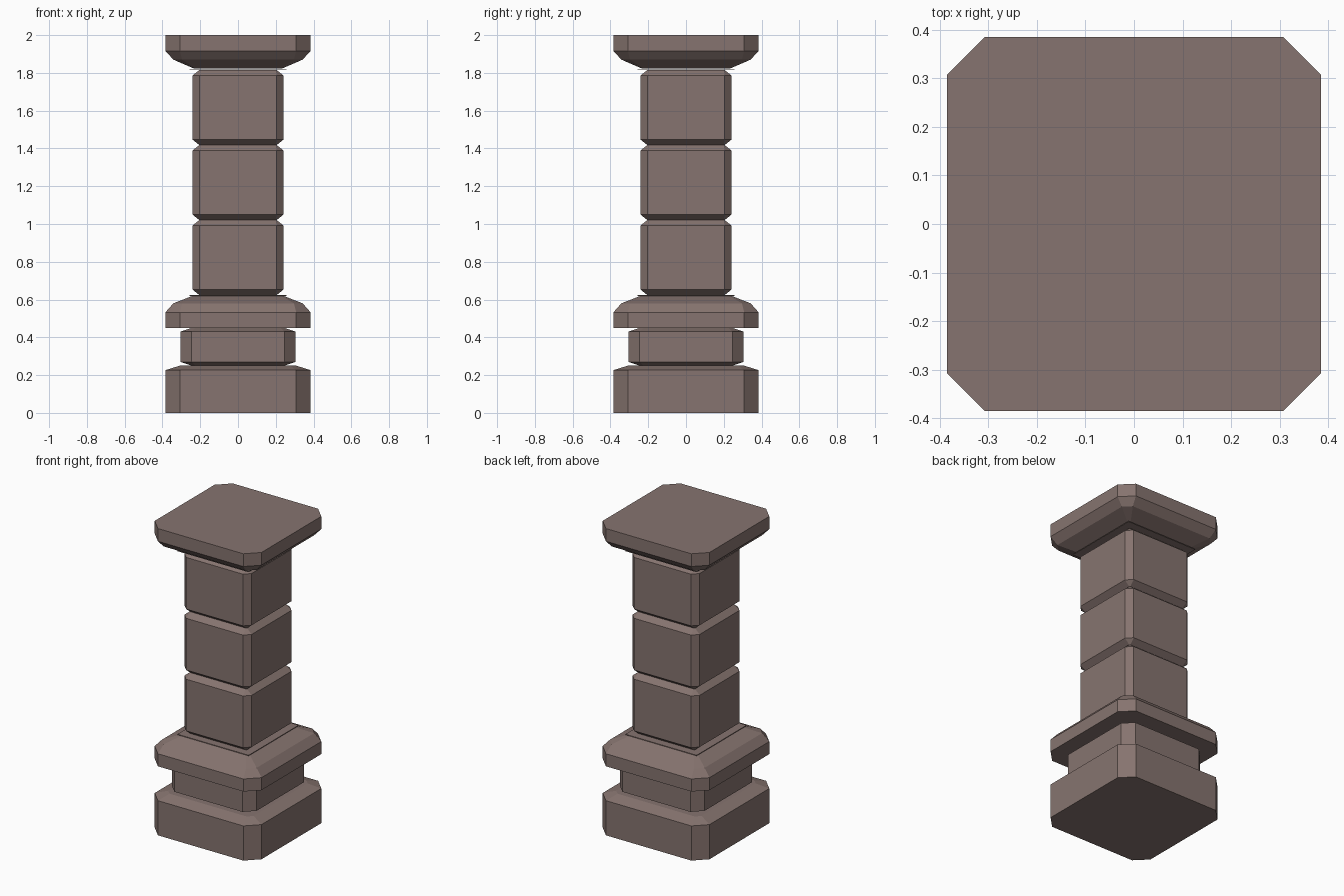
import bpy, bmesh

if "Cube" in bpy.data.objects:
    bpy.data.objects.remove(bpy.data.objects["Cube"])

stone = bpy.data.materials.new("brown_stone")
stone.diffuse_color = (0.24, 0.175, 0.16, 1)
stone.use_nodes = True
stone.node_tree.nodes["Principled BSDF"].inputs["Base Color"].default_value = stone.diffuse_color


def loft(name, rings):
    """Stack chamfered squares; each ring is (z, half width, corner chamfer)."""
    bm = bmesh.new()
    loops = []
    for z, h, c in rings:
        i = h - c
        pts = [(i, -h), (h, -i), (h, i), (i, h), (-i, h), (-h, i), (-h, -i), (-i, -h)]
        loops.append([bm.verts.new((x, y, z)) for x, y in pts])
    for a, b in zip(loops, loops[1:]):
        for k in range(8):
            n = (k + 1) % 8
            bm.faces.new((a[k], a[n], b[n], b[k]))
    bm.faces.new(loops[0][::-1])
    bm.faces.new(loops[-1])
    me = bpy.data.meshes.new(name)
    bm.to_mesh(me)
    bm.free()
    me.materials.append(stone)
    ob = bpy.data.objects.new(name, me)
    bpy.context.collection.objects.link(ob)
    return ob


def thin_plate(name, z, size):
    bpy.ops.mesh.primitive_cube_add(size=1, location=(0, 0, z))
    ob = bpy.context.object
    ob.name = name
    ob.scale = (size, size, 0.004)
    ob.data.materials.append(stone)


# Plinth and the narrower neck above it
loft("plinth", [(0, 0.385, 0.077), (0.226, 0.385, 0.077), (0.25, 0.308, 0.03)])
loft("neck", [(0.25, 0.245, 0.02), (0.27, 0.305, 0.06),
              (0.43, 0.305, 0.06), (0.45, 0.245, 0.02)])

# Collar and its mirrored twin, the capital
loft("collar", [(0.45, 0.385, 0.077), (0.532, 0.385, 0.077),
                (0.58, 0.342, 0.046), (0.622, 0.235, 0.01)])
loft("capital", [(1.824, 0.235, 0.01), (1.87, 0.342, 0.046),
                 (1.917, 0.385, 0.077), (2.0, 0.385, 0.077)])

# Thin seams where the shaft meets collar and capital
thin_plate("lower_seam", 0.622, 0.514)
thin_plate("upper_seam", 1.819, 0.514)

# Three stacked shaft blocks with bevelled ends
for n in range(3):
    z = 0.624 + n * 0.397
    loft(f"shaft_block_{n + 1}", [
        (z, 0.205, 0.005), (z + 0.03, 0.242, 0.037),
        (z + 0.367, 0.242, 0.037), (z + 0.397, 0.205, 0.005)])
